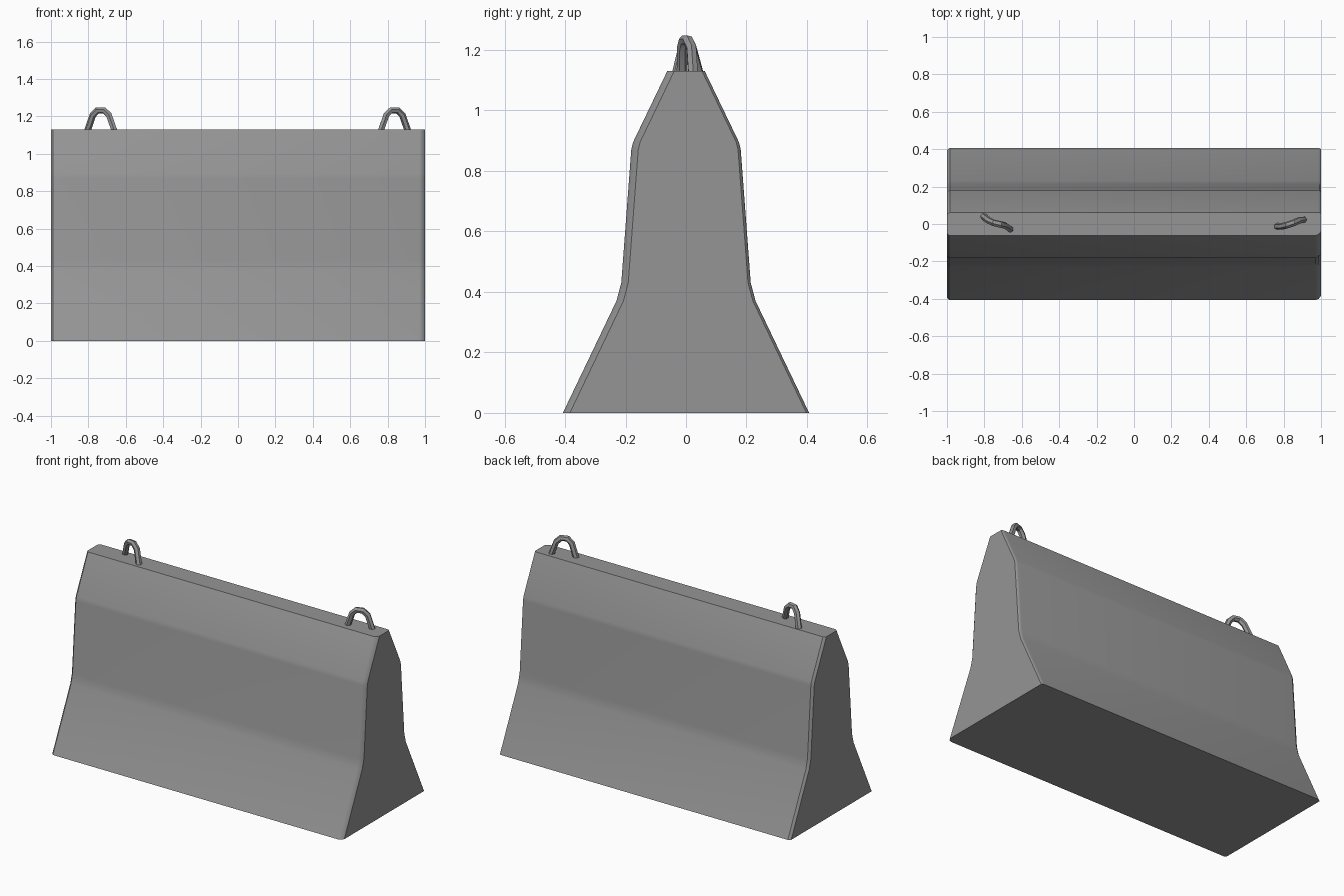
import bpy, bmesh, math

if "Cube" in bpy.data.objects:
    bpy.data.objects.remove(bpy.data.objects["Cube"])

# Dark concrete grey shared by all parts
grey = bpy.data.materials.new("dark_grey")
grey.diffuse_color = (0.3, 0.3, 0.3, 1)
grey.use_nodes = True
grey.node_tree.nodes["Principled BSDF"].inputs["Base Color"].default_value = grey.diffuse_color


def finish(obj, degrees):
    obj.data.materials.append(grey)
    bpy.ops.object.select_all(action='DESELECT')
    obj.select_set(True)
    bpy.context.view_layer.objects.active = obj
    bpy.ops.object.shade_smooth_by_angle(angle=math.radians(degrees))


# Concrete body: half profile (y, z), mirrored and lofted along x
half = [(0.407, 0), (0.23, 0.37), (0.214, 0.43), (0.181, 0.87), (0.175, 0.895), (0.062, 1.13)]
# Stations: x at front, x at back, inset at front, inset at back (worn end corners)
stations = [(-1, -1, 0.012, 0.012), (-0.988, -0.985, 0, 0),
            (0.97, 0.985, 0, 0), (0.988, 0.995, 0.007, 0.003), (1, 1, 0.023, 0.009)]

bm = bmesh.new()
rings = []
for xf, xb, inset_f, inset_b in stations:
    front = [bm.verts.new((xf, -y + inset_f, z)) for y, z in half]
    back = [bm.verts.new((xb, y - inset_b, z)) for y, z in reversed(half)]
    rings.append(front + back)
n = len(rings[0])
for a, b in zip(rings, rings[1:]):
    for i in range(n):
        j = (i + 1) % n
        bm.faces.new((a[i], a[j], b[j], b[i]))
bm.faces.new(rings[0])
bm.faces.new(rings[-1])
bmesh.ops.recalc_face_normals(bm, faces=bm.faces)
mesh = bpy.data.meshes.new("barrier_body")
bm.to_mesh(mesh)
bm.free()
body = bpy.data.objects.new("barrier_body", mesh)
bpy.context.collection.objects.link(body)
finish(body, 35)


# Lifting loops: bent bars that rise out of the top face
def lifting_loop(name, cx, ys):
    xs = [-0.08, -0.043, -0.018, 0.018, 0.043, 0.08]
    zs = [1.10, 1.207, 1.232, 1.232, 1.207, 1.10]
    curve = bpy.data.curves.new(name, 'CURVE')
    curve.dimensions = '3D'
    curve.bevel_depth = 0.018
    curve.bevel_resolution = 1
    curve.use_fill_caps = True
    spline = curve.splines.new('POLY')
    spline.points.add(len(xs) - 1)
    for p, x, y, z in zip(spline.points, xs, ys, zs):
        p.co = (cx + x, y, z, 1)
    obj = bpy.data.objects.new(name, curve)
    bpy.context.collection.objects.link(obj)
    bpy.ops.object.select_all(action='DESELECT')
    obj.select_set(True)
    bpy.context.view_layer.objects.active = obj
    bpy.ops.object.convert(target='MESH')
    finish(bpy.context.view_layer.objects.active, 30)


lifting_loop("lifting_loop_left", -0.733, [0.047, 0.018, 0.006, -0.002, -0.008, -0.034])
lifting_loop("lifting_loop_right", 0.836, [-0.013, -0.012, -0.006, 0.006, 0.018, 0.025])
